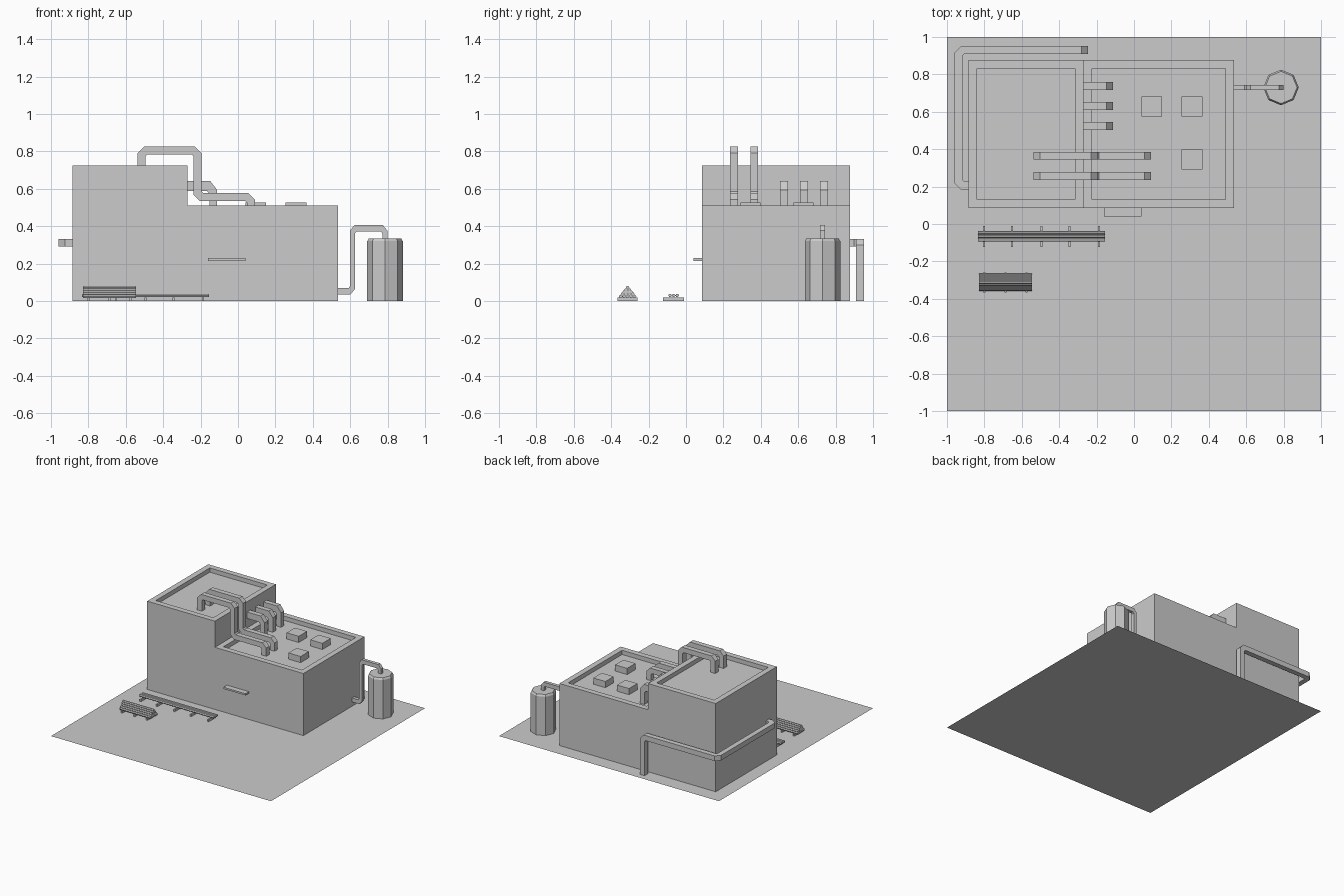
import bpy, bmesh
from math import pi, cos, sin
from mathutils import Vector, Matrix

cube = bpy.data.objects.get("Cube")
if cube:
    bpy.data.objects.remove(cube, do_unlink=True)

GREY = (0.6, 0.6, 0.6, 1)
mat = bpy.data.materials.new("plain_grey")
mat.use_nodes = True
mat.diffuse_color = GREY
mat.node_tree.nodes["Principled BSDF"].inputs["Base Color"].default_value = GREY


def finish(name, bm, fix=True):
    if fix:
        bmesh.ops.recalc_face_normals(bm, faces=bm.faces[:])
    me = bpy.data.meshes.new(name)
    bm.to_mesh(me)
    bm.free()
    me.materials.append(mat)
    ob = bpy.data.objects.new(name, me)
    bpy.context.collection.objects.link(ob)
    return ob


def add_box(bm, x, y, z):
    size = Vector((x[1] - x[0], y[1] - y[0], z[1] - z[0]))
    mid = Vector((sum(x), sum(y), sum(z))) / 2
    bmesh.ops.create_cube(bm, size=1, matrix=Matrix.Translation(mid) @ Matrix.Diagonal((*size, 1)))


def box(name, x, y, z):
    bm = bmesh.new()
    add_box(bm, x, y, z)
    return finish(name, bm)


def rod(bm, x, y, z, r):
    """Six-sided rod along x."""
    m = Matrix.Translation(((x[0] + x[1]) / 2, y, z)) @ Matrix.Rotation(pi / 2, 4, 'Y')
    bmesh.ops.create_cone(bm, cap_ends=True, segments=6, radius1=r, radius2=r,
                          depth=x[1] - x[0], matrix=m)


def duct(name, corners, h, cut, tall=1.0):
    """Square duct swept along corner points, with each turn chamfered and mitred."""
    pts = [Vector((x, y, z / tall)) for x, y, z in corners]
    path = [pts[0]]
    for a, b, c in zip(pts, pts[1:], pts[2:]):
        path += [b + (a - b).normalized() * cut, b + (c - b).normalized() * cut]
    path.append(pts[-1])
    dirs = [(b - a).normalized() for a, b in zip(path, path[1:])]
    d = dirs[0]
    u = Vector((0, 0, 1)) if abs(d.z) < 0.5 else Vector((0, 1, 0))
    v = d.cross(u)
    ring = [path[0] + (u * i + v * j) * h for i, j in ((1, 1), (1, -1), (-1, -1), (-1, 1))]
    bm = bmesh.new()
    rings = [[bm.verts.new(p) for p in ring]]
    for k, d in enumerate(dirs):
        n = d + dirs[k + 1] if k + 1 < len(dirs) else d
        # slide the ring along the run until it meets the mitre plane
        ring = [p + d * ((path[k + 1] - p).dot(n) / d.dot(n)) for p in ring]
        rings.append([bm.verts.new(p) for p in ring])
    for r, s in zip(rings, rings[1:]):
        for i in range(4):
            bm.faces.new((r[i], r[i - 1], s[i - 1], s[i]))
    bm.faces.new(rings[0])
    bm.faces.new(rings[-1])
    bmesh.ops.scale(bm, vec=(1, 1, tall), verts=bm.verts[:])
    return finish(name, bm)


# Ground sheet
bm = bmesh.new()
bmesh.ops.create_grid(bm, x_segments=1, y_segments=1, size=1)
finish("ground_sheet", bm, fix=False)

# Stepped building with sunken roofs
bm = bmesh.new()
outline = [(-0.885, 0), (0.535, 0), (0.535, 0.51), (-0.27, 0.51), (-0.27, 0.725), (-0.885, 0.725)]
face = bm.faces.new([bm.verts.new((x, 0.085, z)) for x, z in outline])
side = bmesh.ops.extrude_face_region(bm, geom=[face])
bmesh.ops.translate(bm, vec=(0, 0.793, 0),
                    verts=[e for e in side["geom"] if isinstance(e, bmesh.types.BMVert)])
bmesh.ops.recalc_face_normals(bm, faces=bm.faces[:])
roofs = [f for f in bm.faces if f.normal.z > 0.9]
base = [f for f in bm.faces if f.normal.z < -0.9]
bmesh.ops.inset_individual(bm, faces=roofs, thickness=0.065)
for f in roofs:
    floor = bmesh.ops.extrude_discrete_faces(bm, faces=[f])["faces"][0]
    bmesh.ops.translate(bm, vec=(0, 0, -0.035), verts=floor.verts[:])
bmesh.ops.delete(bm, geom=base, context='FACES_ONLY')
finish("building", bm, fix=False)

# Roof vents and front ledge
for i, (x, y) in enumerate([(0.095, 0.628), (0.31, 0.628), (0.31, 0.345)]):
    box(f"roof_vent_{i + 1}", (x - 0.055, x + 0.055), (y - 0.054, y + 0.054), (0.47, 0.526))
box("front_ledge", (-0.16, 0.04), (0.04, 0.09), (0.215, 0.229))

# Long ducts stepping down from the high roof to the low roof
for i, y in enumerate((0.257, 0.365)):
    duct(f"roof_duct_{i + 1}",
         [(-0.515, y, 0.68), (-0.515, y, 0.805), (-0.217, y, 0.805),
          (-0.217, y, 0.556), (0.07, y, 0.556), (0.07, y, 0.465)], 0.021, 0.022)

# Short ducts from the upper wall to the low roof
for i, y in enumerate((0.524, 0.631, 0.738)):
    duct(f"wall_duct_{i + 1}", [(-0.28, y, 0.614), (-0.132, y, 0.614), (-0.132, y, 0.465)],
         0.0205, 0.024, 1.3)

# Duct wrapping round the back corner
duct("back_duct", [(-0.268, 0.93, 0), (-0.268, 0.93, 0.312), (-0.938, 0.93, 0.312),
                   (-0.938, 0.205, 0.312), (-0.875, 0.205, 0.312)], 0.021, 0.022)

# Eight-sided tank with a chamfered top
bm = bmesh.new()
rings = [[bm.verts.new((0.786 + r * cos(k * pi / 4), 0.73 + r * sin(k * pi / 4), z))
          for k in range(8)] for r, z in ((0.095, 0.001), (0.095, 0.32), (0.086, 0.335))]
for r, s in zip(rings, rings[1:]):
    for k in range(8):
        bm.faces.new((r[k - 1], r[k], s[k], s[k - 1]))
bm.faces.new(rings[0])
bm.faces.new(rings[-1])
finish("tank", bm)
duct("tank_duct", [(0.525, 0.73, 0.052), (0.612, 0.73, 0.052), (0.612, 0.73, 0.389),
                   (0.785, 0.73, 0.389), (0.785, 0.73, 0.325)], 0.0135, 0.016, 1.25)

# Long rod rack: five feet carrying three rods
bm = bmesh.new()
for x in (-0.802, -0.652, -0.495, -0.345, -0.187):
    add_box(bm, (x - 0.006, x + 0.006), (-0.122, -0.01), (0.001, 0.02))
finish("rod_rack_feet", bm)
bm = bmesh.new()
for y in (-0.085, -0.066, -0.047):
    rod(bm, (-0.835, -0.155), y, 0.03, 0.0095)
finish("rack_rods", bm)

# Stacked rod pile on three feet
bm = bmesh.new()
for x in (-0.8, -0.687, -0.575):
    add_box(bm, (x - 0.006, x + 0.006), (-0.365, -0.258), (0.001, 0.018))
finish("rod_pile_feet", bm)
bm = bmesh.new()
for layer in range(5):
    count = 5 - layer
    for k in range(count):
        rod(bm, (-0.828, -0.545), -0.312 + (k - (count - 1) / 2) * 0.0185,
            0.025 + layer * 0.0117, 0.0095)
finish("rod_pile", bm)
